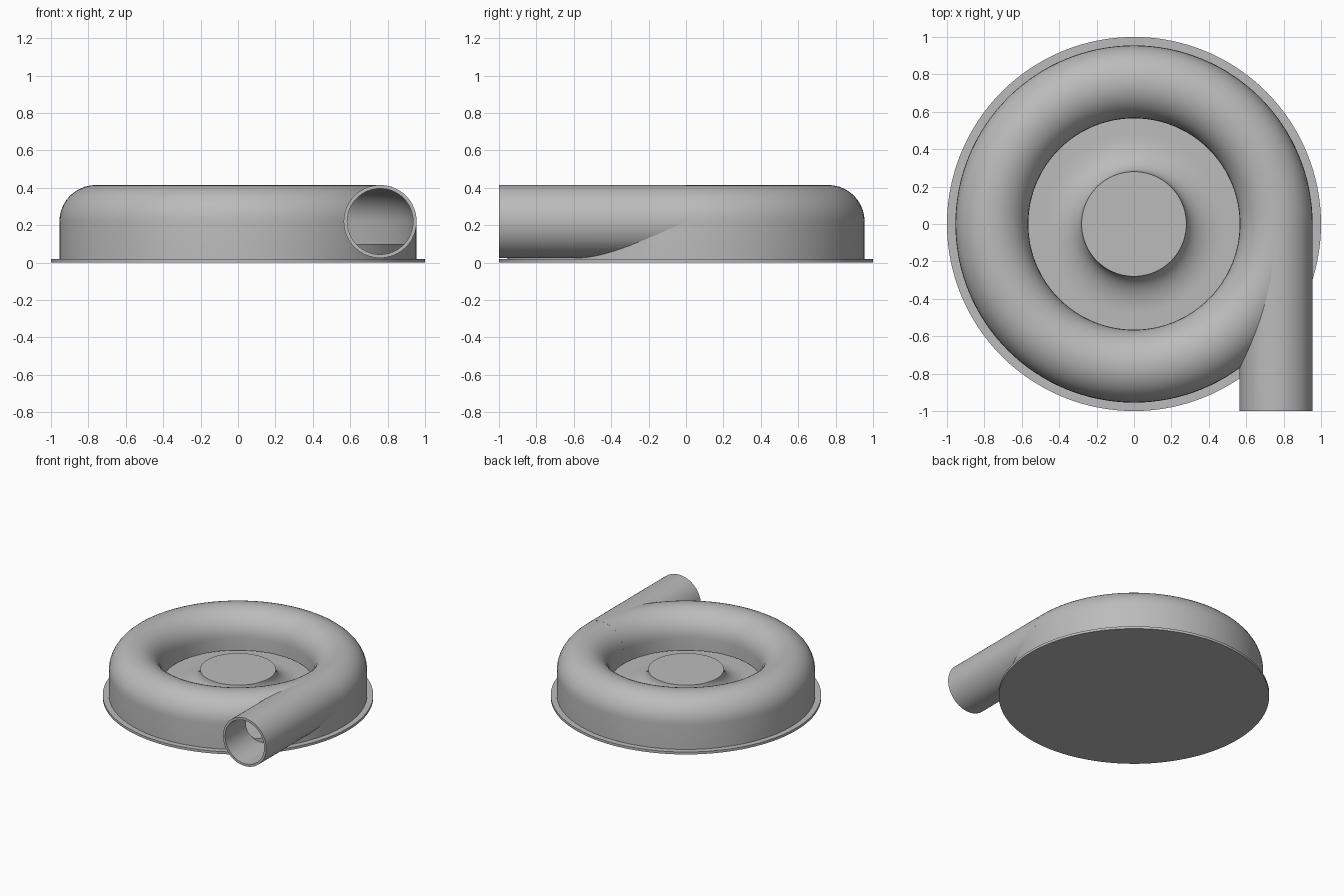
import bpy, bmesh
from math import pi, cos, sin, radians
from mathutils import Matrix

cube = bpy.data.objects.get("Cube")
if cube:
    bpy.data.objects.remove(cube, do_unlink=True)

grey = bpy.data.materials.new("plain_grey")
grey.use_nodes = True
GREY = (0.5, 0.5, 0.5, 1)
grey.diffuse_color = GREY
grey.node_tree.nodes["Principled BSDF"].inputs["Base Color"].default_value = GREY

RING, AXIS_Z = 0.76, 0.22      # volute centre line
OUTER, INNER = 0.195, 0.178    # tube radii
FLOOR, LIP = 0.1, 0.12
SEGMENTS = 128


def make_object(name, bm):
    bmesh.ops.remove_doubles(bm, verts=bm.verts, dist=1e-5)
    bmesh.ops.recalc_face_normals(bm, faces=bm.faces)
    mesh = bpy.data.meshes.new(name)
    bm.to_mesh(mesh)
    bm.free()
    mesh.materials.append(grey)
    ob = bpy.data.objects.new(name, mesh)
    bpy.context.collection.objects.link(ob)
    return ob


def lathe(name, profile, closed=True):
    """Spin an (r, z) profile around the z axis."""
    bm = bmesh.new()
    verts = [bm.verts.new((r, 0, z)) for r, z in profile]
    edges = [bm.edges.new(pair) for pair in zip(verts, verts[1:])]
    if closed:
        edges.append(bm.edges.new((verts[-1], verts[0])))
    bmesh.ops.spin(bm, geom=verts + edges, axis=(0, 0, 1), cent=(0, 0, 0),
                   angle=2 * pi, steps=SEGMENTS, use_merge=True)
    return make_object(name, bm)


def rod(name, radius, y0, y1):
    """Solid cylinder along y on the outlet axis."""
    bm = bmesh.new()
    place = Matrix.Translation((RING, (y0 + y1) / 2, AXIS_Z)) @ Matrix.Rotation(pi / 2, 4, 'X')
    bmesh.ops.create_cone(bm, cap_ends=True, segments=64, radius1=radius,
                          radius2=radius, depth=y1 - y0, matrix=place)
    return make_object(name, bm)


def arc(radius, steps=20):
    """Half circle over the volute, from outside to inside."""
    return [(RING + radius * cos(pi * i / steps), AXIS_Z + radius * sin(pi * i / steps))
            for i in range(steps + 1)]


def cut(ob, cutter):
    mod = ob.modifiers.new("cut", 'BOOLEAN')
    mod.operation, mod.solver, mod.object = 'DIFFERENCE', 'EXACT', cutter
    bpy.context.view_layer.objects.active = ob
    bpy.ops.object.modifier_apply(modifier=mod.name)


# Base plate with raised floor and flared centre hub
flare = [(0.48 - 0.2 * sin(a), 0.23 - 0.13 * cos(a))
         for a in (pi / 2 * i / 12 for i in range(13))]
base = lathe("base_and_hub", [(0, 0), (1, 0), (1, 0.02), (0.945, 0.02), (0.945, FLOOR)]
             + flare + [(0, 0.23)], closed=False)

# Hollow volute casing
casing = lathe("volute_casing", [(RING + OUTER, 0.02)] + arc(OUTER)
               + [(RING - OUTER, LIP), (RING - INNER, LIP)]
               + arc(INNER)[::-1] + [(RING + INNER, 0.02)])

# Outlet pipe, bored through and trimmed where it enters the casing
pipe = rod("outlet_pipe", OUTER, -1, 0)
bore = rod("bore_cutter", 0.176, -1.1, -0.02)
cavity = lathe("cavity_cutter", [(RING + INNER, 0)] + arc(INNER) + [(RING - INNER, 0)])
cut(pipe, bore)
cut(pipe, cavity)
cut(casing, bore)
for helper in (bore, cavity):
    bpy.data.objects.remove(helper, do_unlink=True)

# Smooth shading with crisp edges
bpy.ops.object.select_all(action='DESELECT')
for ob in (base, casing, pipe):
    ob.select_set(True)
bpy.context.view_layer.objects.active = casing
bpy.ops.object.shade_smooth_by_angle(angle=radians(30))
